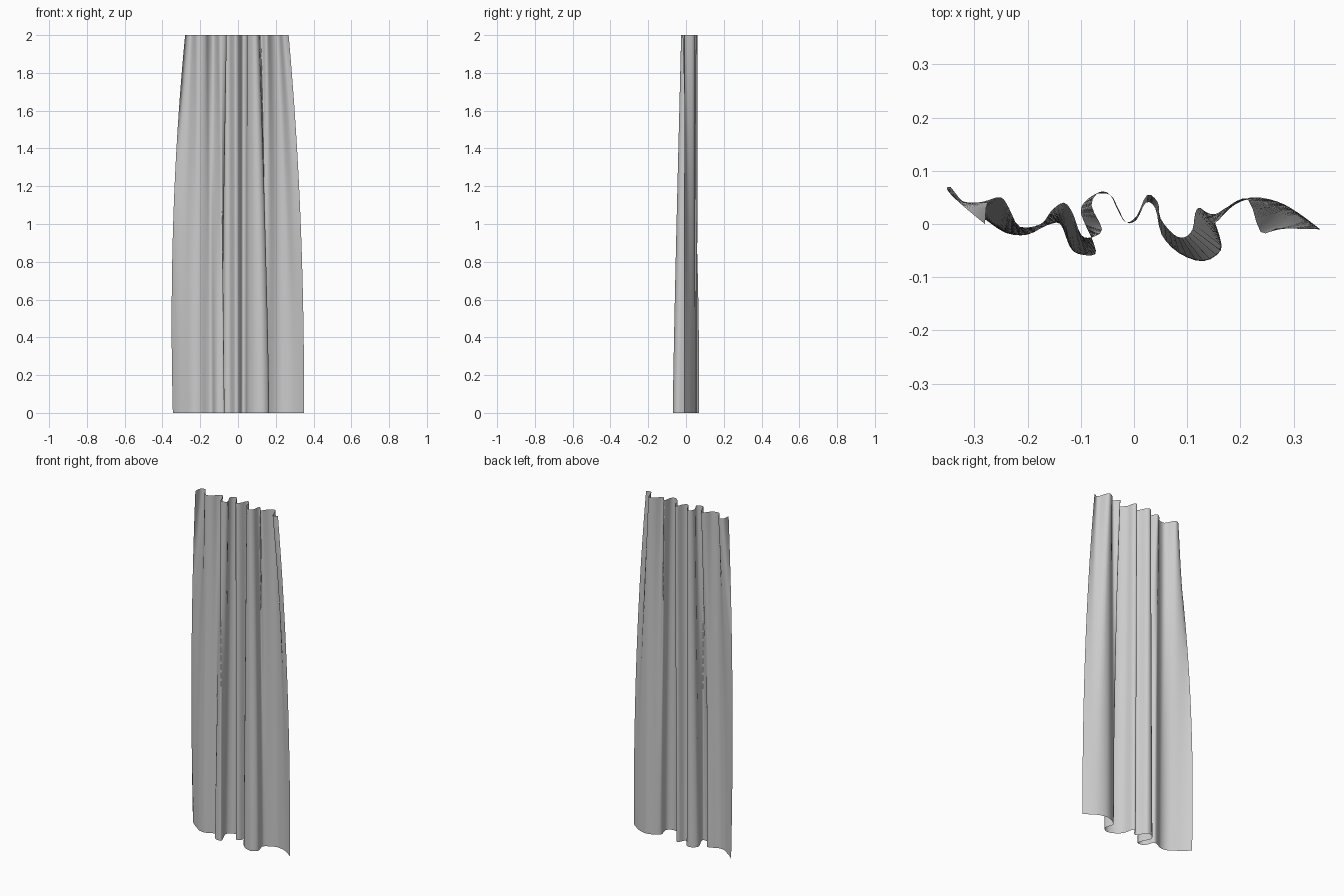
import bpy, bmesh
from mathutils import Vector

if "Cube" in bpy.data.objects:
    bpy.data.objects.remove(bpy.data.objects["Cube"])

HEIGHT, ROWS, SUB = 2.0, 40, 3

# Pleat outline along the floor hem, left to right (x, y)
HEM = [(-.345, .07), (-.32, .04), (-.28, .01), (-.24, -.017), (-.2, -.02), (-.165, -.003),
       (-.138, 0), (-.122, -.04), (-.105, -.056), (-.073, -.057), (-.078, -.03), (-.092, 0),
       (-.1, .03), (-.075, .055), (-.045, .055), (-.03, .03), (-.015, .003), (.005, .008),
       (.022, .04), (.04, .03), (.052, -.02), (.085, -.055), (.13, -.07), (.163, -.05),
       (.16, -.02), (.152, .01), (.172, .03), (.22, .05), (.27, .042), (.31, .02), (.35, -.01)]
# Matching pleat outline at the gathered top
TOP = [(-.28, 0), (-.275, .04), (-.25, .05), (-.235, .03), (-.215, -.005), (-.175, 0),
       (-.155, .025), (-.132, .04), (-.115, .02), (-.1, -.02), (-.08, -.025), (-.06, -.01),
       (-.08, .035), (-.065, .06), (-.045, .055), (-.03, .025), (-.015, .003), (.005, .015),
       (.025, .055), (.045, .04), (.05, .01), (.075, -.02), (.095, -.025), (.11, -.01),
       (.115, .02), (.125, .03), (.15, 0), (.18, .035), (.215, .045), (.238, -.015), (.268, -.008)]


def smooth_line(pts):
    """Catmull-Rom resampling of a polyline."""
    p = [Vector(q) for q in pts]
    p = [p[0] * 2 - p[1]] + p + [p[-1] * 2 - p[-2]]
    out = []
    for i in range(1, len(p) - 2):
        a, b, c, d = p[i - 1:i + 3]
        for k in range(SUB):
            t = k / SUB
            out.append(b + (c - a) * (t / 2) + (a * 2 - b * 5 + c * 4 - d) * (t * t / 2)
                       + (b * 3 - a - c * 3 + d) * (t ** 3 / 2))
    return out + [p[-2]]


hem, top = smooth_line(HEM), smooth_line(TOP)
bm = bmesh.new()
grid = []
for r in range(ROWS + 1):
    s = r / ROWS
    row = []
    for i, (h, t) in enumerate(zip(hem, top)):
        u = abs(2 * i / (len(hem) - 1) - 1)
        # Outer edges flare out high up, inner pleats drift evenly
        f = s ** (0.9 + 1.3 * u * u)
        p = h.lerp(t, f)
        # Slight belly on the left edge
        if i < len(hem) // 2:
            p.x -= 0.05 * u ** 4 * s * (1 - s)
        row.append(bm.verts.new((p.x, p.y, HEIGHT * s)))
    grid.append(row)
for a, b in zip(grid, grid[1:]):
    for i in range(len(a) - 1):
        bm.faces.new((a[i], a[i + 1], b[i + 1], b[i]))

# Single cloth sheet
mesh = bpy.data.meshes.new("curtain")
bm.to_mesh(mesh)
bm.free()
mesh.polygons.foreach_set("use_smooth", [True] * len(mesh.polygons))
curtain = bpy.data.objects.new("curtain", mesh)
bpy.context.collection.objects.link(curtain)
